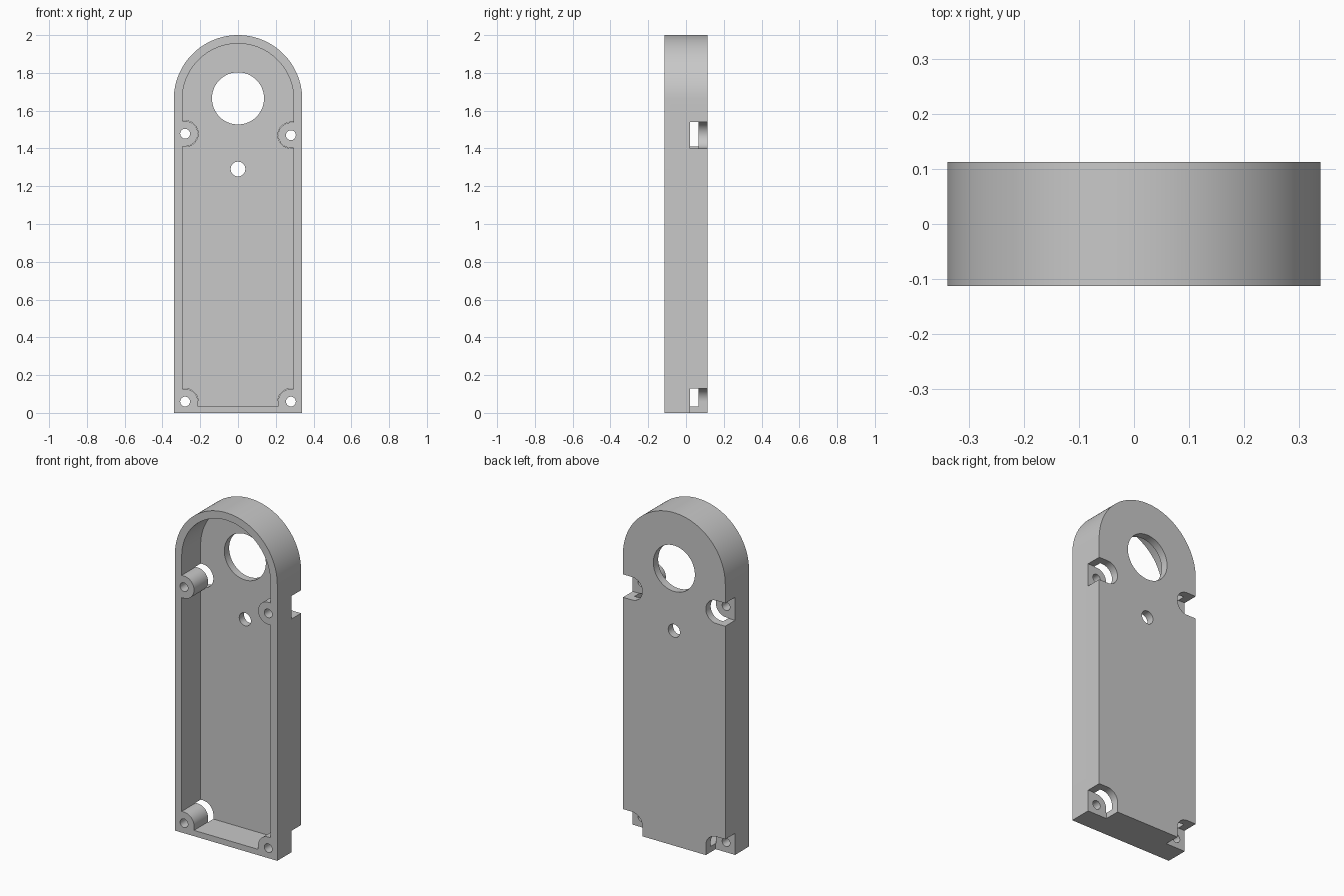
import bpy
import bmesh
from math import cos, sin, pi

HALF_W, FRONT, BACK = 0.34, -0.113, 0.113
ARCH_Z = 1.66          # centre height of the rounded top
WALL, SILL = 0.045, 0.035
FLOOR_Y, BOSS_END = 0.067, 0.02
BOSS_X, BOSS_R = 0.28, 0.067
# side, height and whether the boss sits in a bottom corner
BOSSES = [(-1, 1.478, False), (1, 1.47, False), (-1, 0.06, True), (1, 0.06, True)]

cube = bpy.data.objects.get("Cube")
if cube:
    bpy.data.objects.remove(cube, do_unlink=True)

grey = bpy.data.materials.new("plain grey")
grey.use_nodes = True
grey.diffuse_color = (0.58, 0.58, 0.58, 1)
grey.node_tree.nodes["Principled BSDF"].inputs["Base Color"].default_value = grey.diffuse_color


def arc(cx, cz, r, start, end, n):
    return [(cx + r * cos(start + (end - start) * i / n),
             cz + r * sin(start + (end - start) * i / n)) for i in range(n + 1)]


def extrude(name, outline, y0, y1):
    """Prism from an outline in x and z, running from y0 to y1."""
    bm = bmesh.new()
    face = bm.faces.new([bm.verts.new((x, y0, z)) for x, z in outline])
    top = bmesh.ops.extrude_face_region(bm, geom=[face])["geom"]
    for v in top:
        if isinstance(v, bmesh.types.BMVert):
            v.co.y = y1
    bmesh.ops.recalc_face_normals(bm, faces=bm.faces)
    mesh = bpy.data.meshes.new(name)
    bm.to_mesh(mesh)
    bm.free()
    mesh.materials.append(grey)
    obj = bpy.data.objects.new(name, mesh)
    bpy.context.collection.objects.link(obj)
    return obj


def cut(target, cutter):
    mod = target.modifiers.new("cut", "BOOLEAN")
    mod.operation = "DIFFERENCE"
    mod.solver = "EXACT"
    mod.object = cutter
    bpy.context.view_layer.objects.active = target
    bpy.ops.object.modifier_apply(modifier=mod.name)
    bpy.data.objects.remove(cutter, do_unlink=True)


def arch(half, base):
    return [(-half, base), (half, base)] + arc(0, ARCH_Z, half, 0, pi, 64)


def boss_outline(side, z, corner, r):
    """Rounded on the inner side, running straight out past the wall."""
    x, out = side * BOSS_X, side * 0.5
    top = [(out, z + r)]
    if corner:
        quarter = arc(x, z, r, pi / 2, pi / 2 + side * pi / 2, 16)
        return top + quarter + [(x - side * r, -0.2), (out, -0.2)]
    half = arc(x, z, r, pi / 2, pi / 2 + side * pi, 32)
    return top + half + [(out, z - r)]


def drill(target, x, z, r, n):
    circle = arc(x, z, r, 0, 2 * pi, n)[:-1]
    cut(target, extrude("drill", circle, -0.3, 0.3))


# Arched solid body and the hollow inside it
housing = extrude("housing", arch(HALF_W, 0), FRONT, BACK)
hollow = extrude("hollow", arch(HALF_W - WALL, SILL), -0.2, FLOOR_Y)

# Leave the screw bosses standing in the hollow
for side, z, corner in BOSSES:
    cut(hollow, extrude("boss", boss_outline(side, z, corner, BOSS_R), -0.3, 0.3))
cut(housing, hollow)

# Notches behind the bosses and the screw holes through them
for side, z, corner in BOSSES:
    notch = boss_outline(side, z, corner, BOSS_R + 0.002)
    cut(housing, extrude("notch", notch, BOSS_END, 0.3))
    drill(housing, side * BOSS_X, z, 0.026, 32)

# Large and small openings in the back plate
drill(housing, 0, 1.665, 0.138, 64)
drill(housing, 0, 1.291, 0.039, 32)

# Smooth curves with sharp edges
bpy.ops.object.select_all(action="DESELECT")
housing.select_set(True)
bpy.context.view_layer.objects.active = housing
bpy.ops.object.shade_smooth_by_angle(angle=pi / 6)
